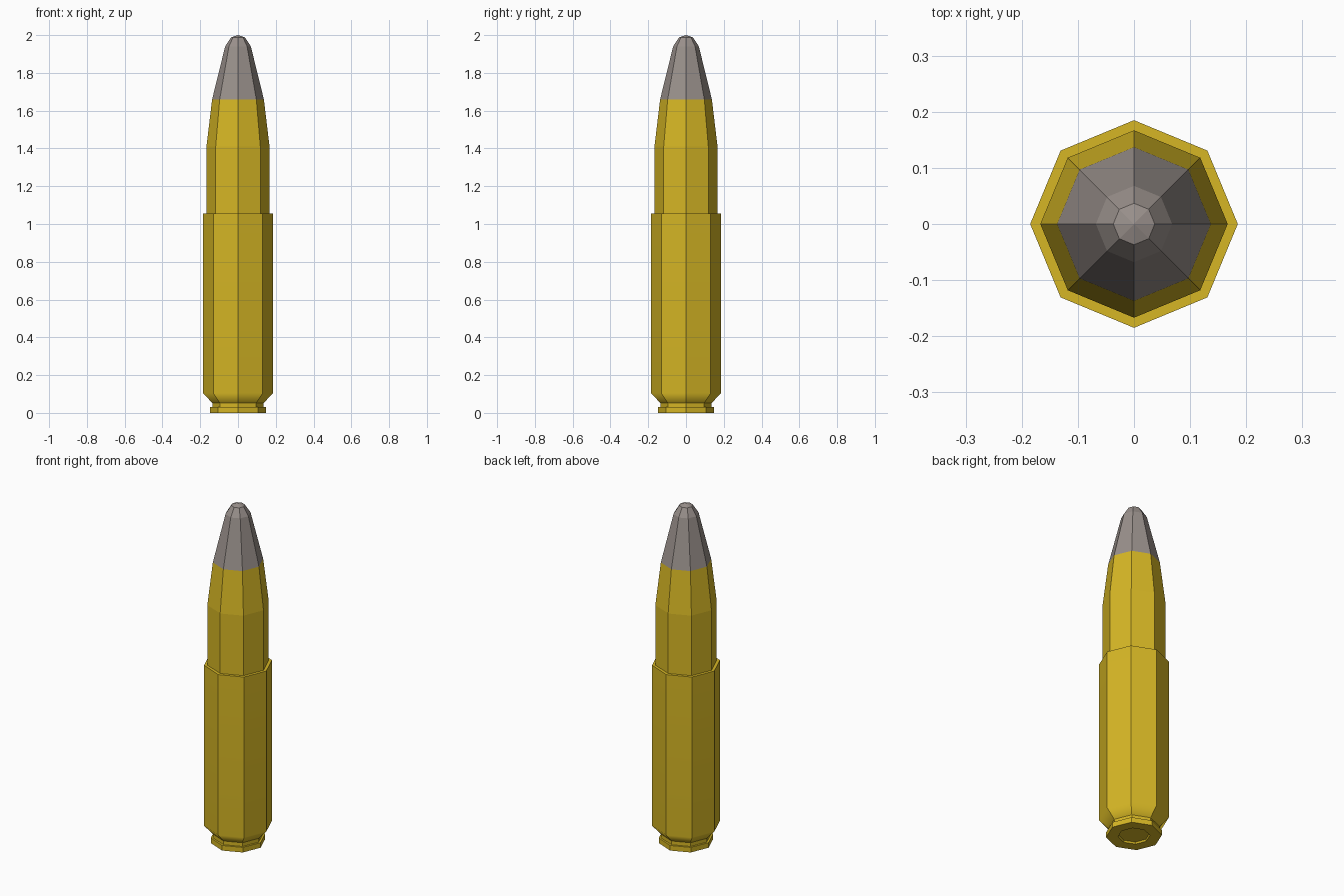
import bpy, bmesh
from math import cos, sin, tau

cube = bpy.data.objects.get("Cube")
if cube:
    bpy.data.objects.remove(cube, do_unlink=True)

SIDES = 8


def material(name, rgb):
    mat = bpy.data.materials.new(name)
    mat.use_nodes = True
    mat.diffuse_color = (*rgb, 1)
    mat.node_tree.nodes["Principled BSDF"].inputs["Base Color"].default_value = (*rgb, 1)
    return mat


brass = material("brass yellow", (0.67, 0.47, 0.018))
lead = material("warm grey", (0.32, 0.28, 0.26))


def lathe(name, profile, mats, soft_z=None, split_z=None):
    """Turn (radius, height) points into an octagonal solid; zero radius closes an end."""
    bm = bmesh.new()
    rings = []
    for r, z in profile:
        count = SIDES if r else 1
        rings.append([bm.verts.new((r * cos(tau * i / SIDES), r * sin(tau * i / SIDES), z))
                      for i in range(count)])
    for low, high in zip(rings, rings[1:]):
        for i in range(SIDES):
            j = (i + 1) % SIDES
            corners = [low[i % len(low)], low[j % len(low)],
                       high[j % len(high)], high[i % len(high)]]
            face = bm.faces.new(list(dict.fromkeys(corners)))
            face.smooth = True
            if split_z and face.calc_center_median().z > split_z:
                face.material_index = 1
    bmesh.ops.recalc_face_normals(bm, faces=bm.faces)
    # Every edge is crisp except the ring at the soft height
    for edge in bm.edges:
        edge.smooth = soft_z is not None and all(abs(v.co.z - soft_z) < 0.001 for v in edge.verts)
    mesh = bpy.data.meshes.new(name)
    bm.to_mesh(mesh)
    bm.free()
    for mat in mats:
        mesh.materials.append(mat)
    obj = bpy.data.objects.new(name, mesh)
    bpy.context.collection.objects.link(obj)
    if soft_z is not None:
        mod = obj.modifiers.new("weighted normals", 'WEIGHTED_NORMAL')
        mod.keep_sharp = True
    return obj


# Case: recessed primer, rim, groove, flare and straight wall
lathe("case", [(0, 0.01), (0.08, 0.01), (0.085, 0), (0.148, 0), (0.148, 0.03),
               (0.136, 0.03), (0.136, 0.052), (0.185, 0.105), (0.185, 1.055), (0, 1.055)],
      [brass], soft_z=0.105)

# Projectile: brass jacket below, grey nose above
lathe("projectile", [(0, 1.0), (0.167, 1.0), (0.167, 1.41), (0.137, 1.66),
                     (0.068, 1.94), (0.037, 1.988), (0, 2.0)],
      [brass, lead], split_z=1.66)
